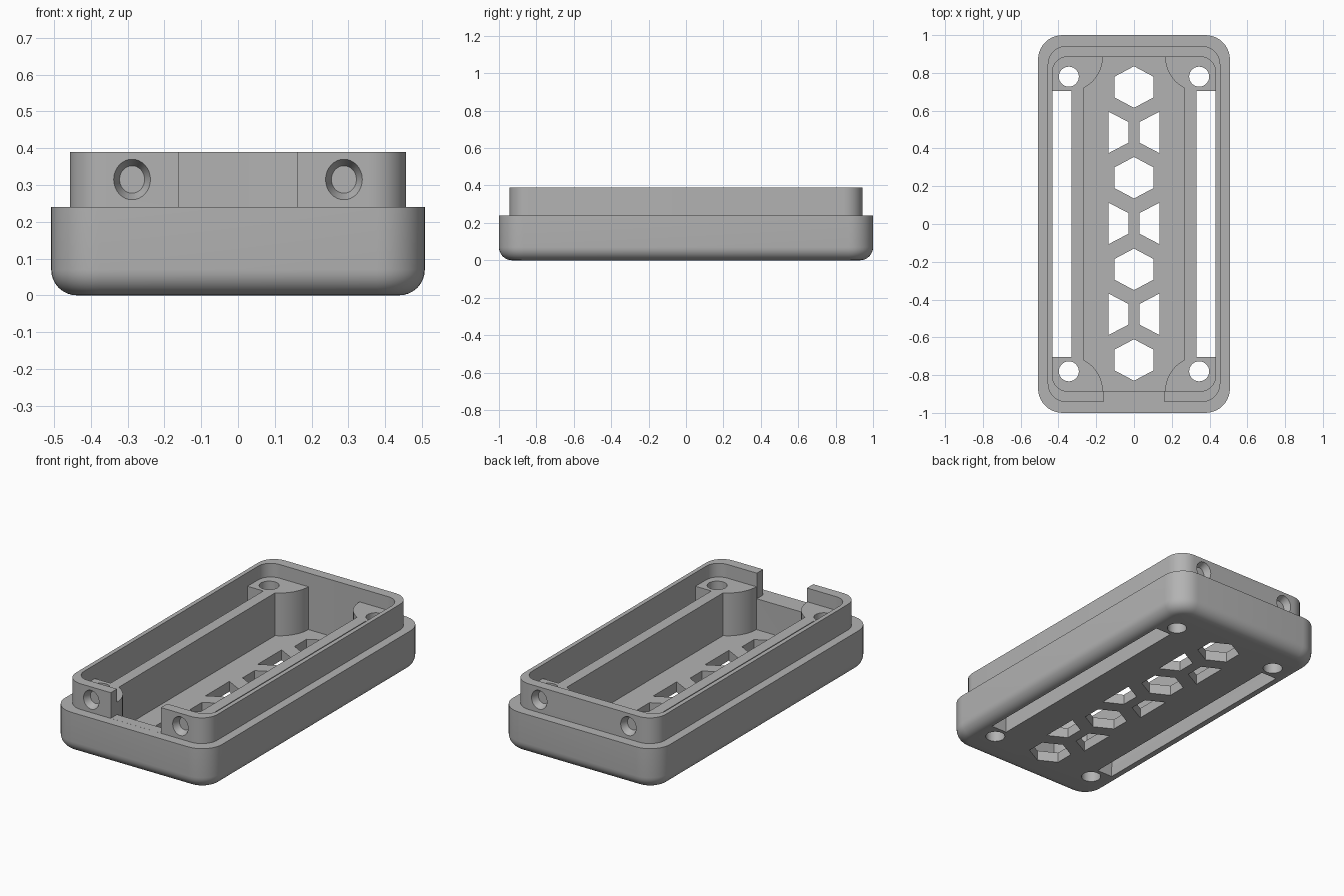
import bpy, bmesh, math
from mathutils import Matrix

if "Cube" in bpy.data.objects:
    bpy.data.objects.remove(bpy.data.objects["Cube"])

grey = bpy.data.materials.new("plain_grey")
grey.diffuse_color = (0.45, 0.45, 0.45, 1)
grey.use_nodes = True
grey.node_tree.nodes["Principled BSDF"].inputs["Base Color"].default_value = grey.diffuse_color


def finish(bm, name):
    bmesh.ops.recalc_face_normals(bm, faces=bm.faces)
    me = bpy.data.meshes.new(name)
    bm.to_mesh(me)
    bm.free()
    me.materials.append(grey)
    ob = bpy.data.objects.new(name, me)
    bpy.context.collection.objects.link(ob)
    return ob


def prism(bm, pts, z0, z1):
    lo = [bm.verts.new((x, y, z0)) for x, y in pts]
    hi = [bm.verts.new((x, y, z1)) for x, y in pts]
    n = len(pts)
    bm.faces.new(lo[::-1])
    bm.faces.new(hi)
    for i in range(n):
        j = (i + 1) % n
        bm.faces.new((lo[i], lo[j], hi[j], hi[i]))


def box(bm, x0, x1, y0, y1, z0, z1):
    prism(bm, [(x0, y0), (x1, y0), (x1, y1), (x0, y1)], z0, z1)


def rounded_rect(hx, hy, r, seg=10):
    pts = []
    for k, (sx, sy) in enumerate([(1, 1), (-1, 1), (-1, -1), (1, -1)]):
        for i in range(seg + 1):
            a = math.pi / 2 * (k + i / seg)
            pts.append((sx * (hx - r) + r * math.cos(a),
                        sy * (hy - r) + r * math.sin(a)))
    return pts


CORNERS = [(sx, sy) for sx in (-1, 1) for sy in (-1, 1)]

# Shell: one loft up the outside, over the rim and down to the floor
F = 0.07
rings = []
for i in range(9):
    a = math.pi / 2 * i / 8
    d = F * (1 - math.sin(a))
    rings.append((0.508 - d, 1 - d, 0.13 - d, F * (1 - math.cos(a))))
rings += [(0.508, 1, 0.13, 0.24), (0.457, 0.943, 0.10, 0.24),
          (0.457, 0.943, 0.10, 0.39), (0.432, 0.885, 0.08, 0.39),
          (0.432, 0.885, 0.08, 0.06)]
bm = bmesh.new()
loops = [[bm.verts.new((x, y, z)) for x, y in rounded_rect(hx, hy, r)]
         for hx, hy, r, z in rings]
for a, b in zip(loops, loops[1:]):
    for i in range(len(a)):
        j = (i + 1) % len(a)
        bm.faces.new((a[i], a[j], b[j], b[i]))
bm.faces.new(loops[0][::-1])
bm.faces.new(loops[-1])
shell = finish(bm, "case_shell")

# Corner posts
bm = bmesh.new()
outline = [(0.435, 0.705), (0.265, 0.705)]
a0 = math.atan2(-0.165, -0.085) + 2 * math.pi
for i in range(11):
    a = a0 + (math.pi - a0) * i / 10
    outline.append((0.35 + 0.185 * math.cos(a), 0.885 + 0.185 * math.sin(a)))
outline += [(0.165, 0.89), (0.435, 0.89)]
for sx, sy in CORNERS:
    prism(bm, [(sx * x, sy * y) for x, y in outline], 0.05, 0.31)
posts = finish(bm, "corner_posts")

# Long inner walls beside the slots
bm = bmesh.new()
for s in (-1, 1):
    box(bm, *sorted((s * 0.265, s * 0.33)), -0.71, 0.71, 0.05, 0.31)
ribs = finish(bm, "inner_walls")

# Screw hole cutters
bm = bmesh.new()
for sx, sy in CORNERS:
    prism(bm, [(sx * 0.345 + 0.053 * math.cos(math.tau * i / 32),
                sy * 0.78 + 0.053 * math.sin(math.tau * i / 32))
               for i in range(32)], -0.1, 0.5)
screw_cut = finish(bm, "screw_hole_cutter")

# Floor openings, cable notch and end dimples
bm = bmesh.new()
for s in (-1, 1):
    box(bm, *sorted((s * 0.33, s * 0.431)), -0.705, 0.705, -0.1, 0.1)
    for y in (0.485, 0.003, -0.478):
        prism(bm, [(s * 0.135, y - 0.11), (s * 0.135, y + 0.11),
                   (s * 0.03, y + 0.055), (s * 0.03, y - 0.055)], -0.1, 0.1)
for y in (0.725, 0.245, -0.24, -0.72):
    prism(bm, [(0, y + 0.11), (-0.103, y + 0.055), (-0.103, y - 0.055),
               (0, y - 0.11), (0.103, y - 0.055), (0.103, y + 0.055)], -0.1, 0.1)
box(bm, -0.162, 0.162, -0.97, -0.87, 0.2403, 0.5)
for sx, sy in CORNERS:
    # wide end faces outwards
    m = (Matrix.Translation((sx * 0.288, sy * 0.928, 0.315))
         @ Matrix.Diagonal((1, 1, 1.1, 1))
         @ Matrix.Rotation(-sy * math.pi / 2, 4, 'X'))
    bmesh.ops.create_cone(bm, cap_ends=True, segments=32, radius1=0.034,
                          radius2=0.054, depth=0.05, matrix=m)
open_cut = finish(bm, "opening_cutter")


def cut(ob, cutter):
    mod = ob.modifiers.new("cut", 'BOOLEAN')
    mod.operation = 'DIFFERENCE'
    mod.solver = 'EXACT'
    mod.object = cutter
    bpy.context.view_layer.objects.active = ob
    bpy.ops.object.modifier_apply(modifier=mod.name)


cut(shell, screw_cut)
cut(shell, open_cut)
cut(posts, screw_cut)
for c in (screw_cut, open_cut):
    bpy.data.objects.remove(c)

# Smooth rounded parts, keep edges sharp
for ob in (shell, posts):
    bpy.ops.object.select_all(action='DESELECT')
    ob.select_set(True)
    bpy.context.view_layer.objects.active = ob
    bpy.ops.object.shade_smooth_by_angle(angle=math.radians(30))
